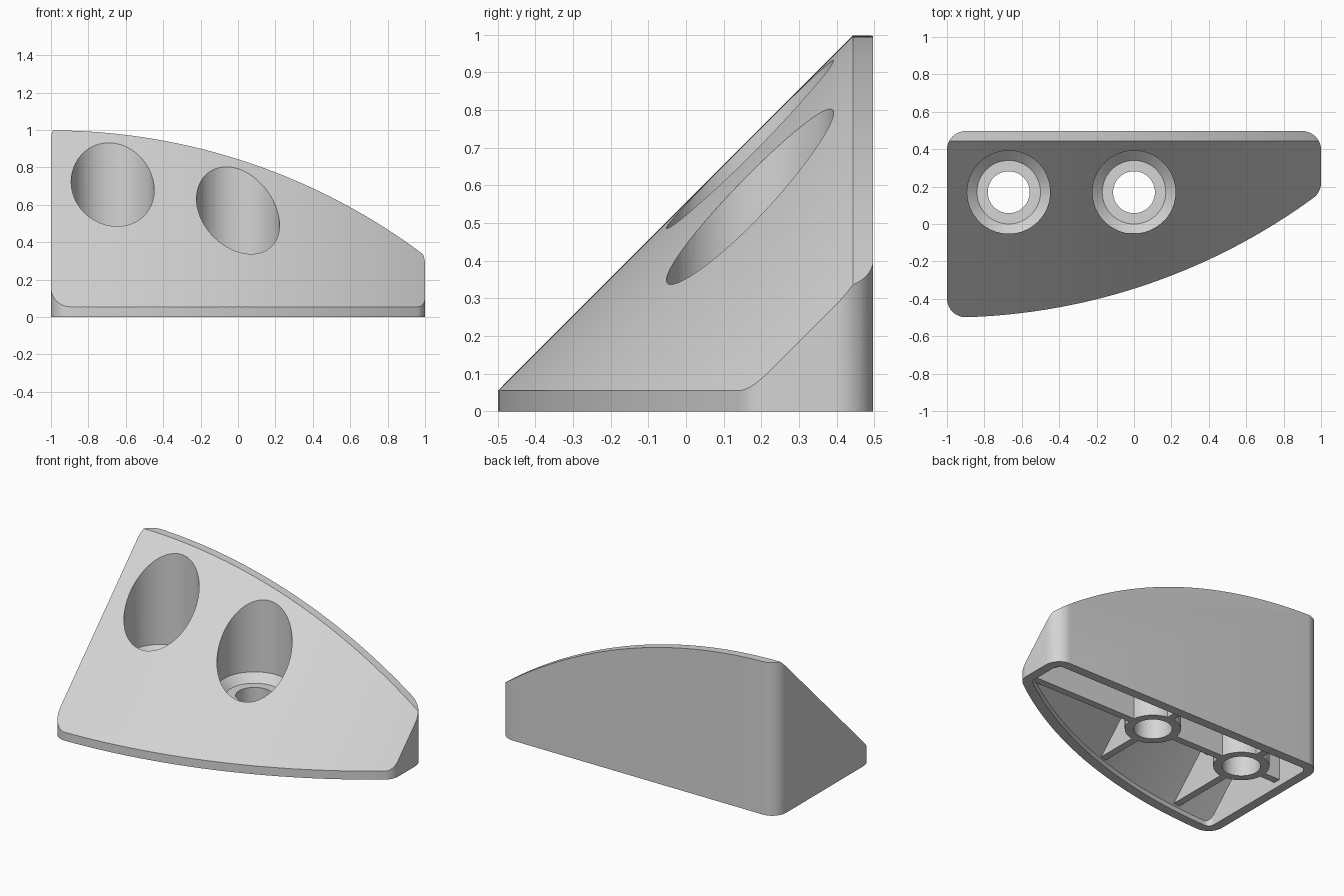
import bpy, bmesh, math
from math import sin, cos, pi, sqrt, atan2

if "Cube" in bpy.data.objects:
    bpy.data.objects.remove(bpy.data.objects["Cube"])

R = 3.32                      # radius of the swept curve (plan and elevation)
HOLES = [(-0.67, 0.17), (0.0, 0.17)]
RIB_Z = 0.04                  # ribs and tubes stop short of the rim


def drop(x):
    d = max(0.0, x + 1)
    return R - sqrt(R * R - d * d)


def make(name, bm):
    bmesh.ops.recalc_face_normals(bm, faces=bm.faces[:])
    me = bpy.data.meshes.new(name)
    bm.to_mesh(me)
    bm.free()
    ob = bpy.data.objects.new(name, me)
    bpy.context.collection.objects.link(ob)
    return ob


def loft(name, rings):
    """Closed solid through rings of equal length."""
    bm = bmesh.new()
    vs = [[bm.verts.new(p) for p in r] for r in rings]
    n = len(vs[0])
    for a, b in zip(vs, vs[1:]):
        for i in range(n):
            j = (i + 1) % n
            bm.faces.new((a[i], a[j], b[j], b[i]))
    bm.faces.new(vs[0][::-1])
    bm.faces.new(vs[-1])
    return make(name, bm)


def boolean(ob, tool, op='DIFFERENCE'):
    tool.hide_render = True
    m = ob.modifiers.new("cut", 'BOOLEAN')
    m.operation, m.solver, m.object = op, 'EXACT', tool
    bpy.context.view_layer.update()
    dg = bpy.context.evaluated_depsgraph_get()
    me = bpy.data.meshes.new_from_object(ob.evaluated_get(dg))
    ob.modifiers.clear()
    ob.data = me
    bpy.data.objects.remove(tool)


def outline(t):
    """Plan outline inset by t, with rounded corners."""
    r = 0.1 - t
    cy = -0.5 + R
    y1 = cy - sqrt((R - 0.1) ** 2 - 0.1 ** 2)
    y2 = cy - sqrt((R - 0.1) ** 2 - 1.9 ** 2)
    a1, a2 = atan2(y1 - cy, 0.1), atan2(y2 - cy, 1.9)

    def arc(x, y, rad, s, e, n):
        return [(x + rad * cos(s + (e - s) * i / n),
                 y + rad * sin(s + (e - s) * i / n)) for i in range(n + 1)]
    return (arc(-0.9, y1, r, -pi, a1, 10)
            + arc(-1, cy, R - t, a1, a2, 40)[1:-1]
            + arc(0.9, y2, r, a2, 0, 10)
            + arc(0.9, 0.397, r, 0, pi / 2, 10)
            + arc(-0.9, 0.397, r, pi / 2, pi, 10))


def wedge(name, t, z0):
    """Plan prism trimmed by the curved 45 degree roof, inset by t."""
    pts = outline(t)
    body = loft(name, [[(x, y, z) for x, y in pts] for z in (z0, 1.5)])
    s, rings = t * sqrt(2), []
    ridge = 0.443 + s - t
    xs = [-1.2] + [-1 + 2.1 * i / 48 for i in range(49)]
    for x in xs:
        c = drop(x)
        rings.append([(x, -1, -2), (x, -1, -0.445 - c - s),
                      (x, ridge, 0.998 - c - t), (x, 0.8, 0.998 - c - t), (x, 0.8, -2)])
    boolean(body, loft("roof", rings), 'INTERSECT')
    return body


def turned(name, x, y, prof, n=64):
    return loft(name, [[(x + r * cos(2 * pi * i / n), y + r * sin(2 * pi * i / n), z)
                        for i in range(n)] for r, z in prof])


def box(name, x0, x1, y0, y1, z0, z1):
    return loft(name, [[(x0, y0, z), (x1, y0, z), (x1, y1, z), (x0, y1, z)]
                       for z in (z0, z1)])


# underside cavity, leaving ribs, screw tubes and cups standing
cavity = wedge("cavity", 0.06, -0.1)
boolean(cavity, box("long_rib", -1.3, 1.3, 0.147, 0.193, RIB_Z, 2))
for x, y in HOLES:
    boolean(cavity, box("cross_rib", x - 0.023, x + 0.023, -1, 1, RIB_Z, 2))
    boolean(cavity, turned("tube", x, y, [(0.163, RIB_Z), (0.163, 0.23), (0.28, 0.23), (0.28, 2)]))

# outer wedge
body = wedge("curved_wedge_body", 0.0, 0.0)
boolean(body, cavity)

# stepped screw holes
for x, y in HOLES:
    boolean(body, turned("screw_hole", x, y, [(0.112, -0.3), (0.112, 0.28), (0.17, 0.28),
                                              (0.222, 0.33), (0.222, 1.6)]))

# colour and shading
mat = bpy.data.materials.new("light grey")
mat.diffuse_color = (0.66, 0.66, 0.66, 1)
mat.use_nodes = True
mat.node_tree.nodes["Principled BSDF"].inputs["Base Color"].default_value = mat.diffuse_color
body.data.materials.clear()
body.data.materials.append(mat)
for p in body.data.polygons:
    p.material_index = 0
bpy.context.view_layer.objects.active = body
body.select_set(True)
bpy.ops.object.shade_smooth_by_angle(angle=math.radians(25))
